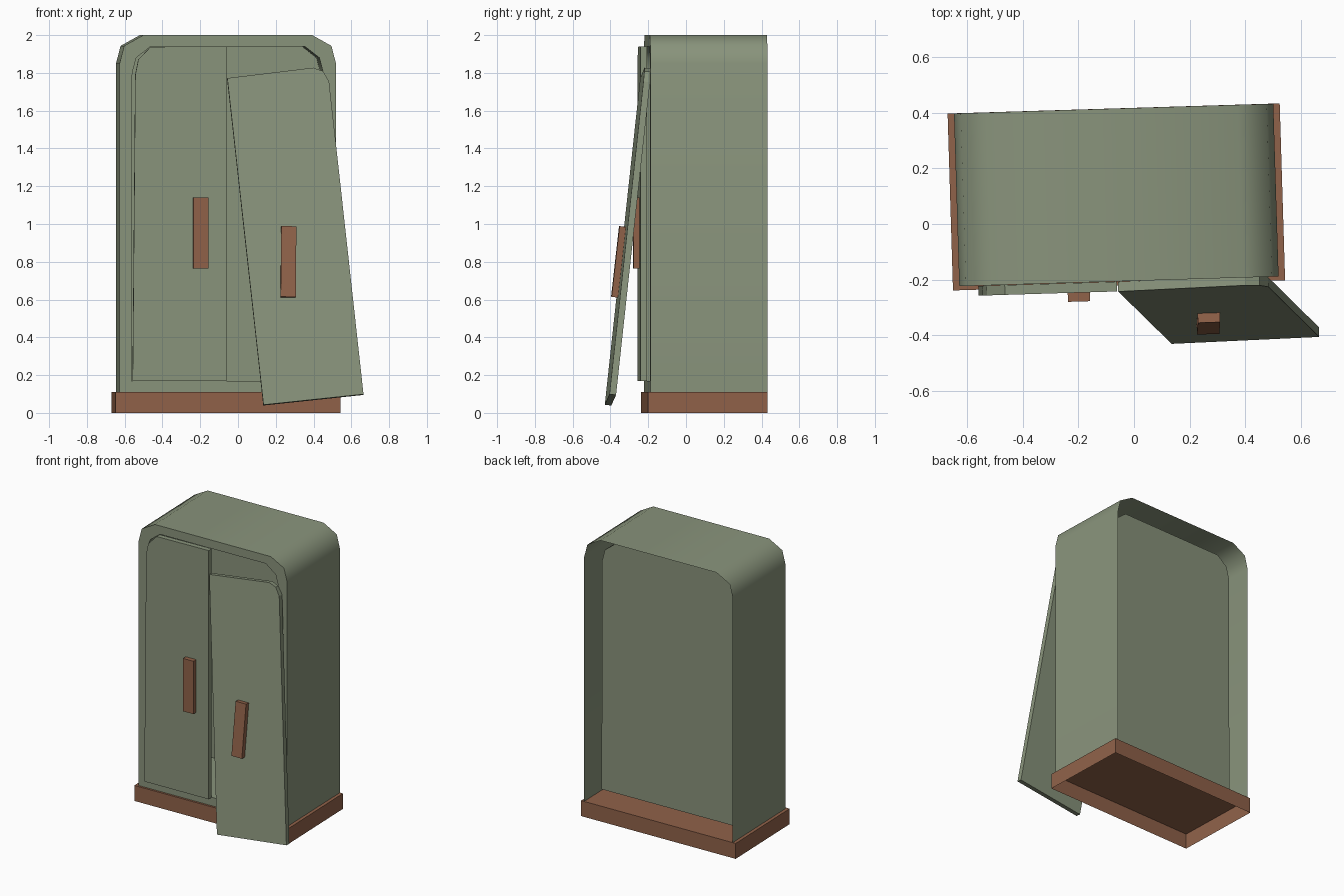
import bpy, bmesh, math
from mathutils import Matrix, Vector

cube = bpy.data.objects.get("Cube")
if cube:
    bpy.data.objects.remove(cube)


def material(name, rgb):
    m = bpy.data.materials.new(name)
    m.use_nodes = True
    m.diffuse_color = (*rgb, 1)
    m.node_tree.nodes["Principled BSDF"].inputs["Base Color"].default_value = (*rgb, 1)
    return m


GREEN = material("sage green paint", (0.25, 0.295, 0.2))
BROWN = material("brown wood", (0.28, 0.122, 0.067))

# The whole cabinet is turned slightly; its local origin is the back middle
BODY = Matrix.Translation((-0.073, 0.414, 0)) @ Matrix.Rotation(math.radians(1.75), 4, "Z")


def finish(bm, name, mat, matrix):
    mesh = bpy.data.meshes.new(name)
    bm.to_mesh(mesh)
    bm.free()
    mesh.materials.append(mat)
    ob = bpy.data.objects.new(name, mesh)
    ob.matrix_world = matrix
    bpy.context.collection.objects.link(ob)
    return ob


def ring(bm, points, y):
    return [bm.verts.new((x, y, z)) for x, z in points]


def bridge(bm, a, b, skip_last=False):
    n = len(a)
    for i in range(n - 1 if skip_last else n):
        j = (i + 1) % n
        bm.faces.new((b[i], a[i], a[j], b[j]))


def slab(name, points, front, back, mat, matrix):
    """Solid plate with an x-z outline (counter-clockwise from the front)."""
    bm = bmesh.new()
    b, f = ring(bm, points, back), ring(bm, points, front)
    bridge(bm, b, f)
    bm.faces.new(f)
    bm.faces.new(reversed(b))
    return finish(bm, name, mat, matrix)


def mirrored(half):
    return half + [(-x, z) for x, z in reversed(half)]


def rectangle(w, h):
    return [(-w, -h), (w, -h), (w, h), (-w, h)]


# Cabinet body: open-backed arch with a recessed compartment
outer = mirrored([(0.573, 0.11), (0.573, 1.85), (0.549, 1.943), (0.447, 2.0)])
inner = mirrored([(0.511, 0.17), (0.506, 1.80), (0.485, 1.88), (0.408, 1.94)])
bm = bmesh.new()
loops = [ring(bm, outer, 0), ring(bm, outer, -0.62),
         ring(bm, inner, -0.62), ring(bm, inner, -0.11)]
for k in range(3):
    bridge(bm, loops[k], loops[k + 1], skip_last=(k == 0))
bm.faces.new(loops[3])
body = finish(bm, "cabinet_body", GREEN, BODY)
bpy.context.view_layer.objects.active = body
body.select_set(True)
bpy.ops.object.shade_smooth_by_angle(angle=math.radians(50))
body.select_set(False)

# Plinth: box open underneath
bm = bmesh.new()
bmesh.ops.create_cube(bm, size=1, matrix=Matrix.Translation((0, -0.317, 0.055))
                      @ Matrix.Diagonal((1.192, 0.635, 0.11, 1)))
bmesh.ops.delete(bm, geom=[f for f in bm.faces if f.normal.z < -0.5], context="FACES")
finish(bm, "plinth", BROWN, BODY)

# Closed door and its handle
slab("closed_door", [(-0.505, 0.17), (-0.008, 0.17), (-0.008, 1.94), (-0.41, 1.938),
                     (-0.475, 1.87), (-0.491, 1.79)], -0.656, -0.621, GREEN, BODY)
slab("closed_door_handle", rectangle(0.04, 0.188), -0.688, -0.655, BROWN,
     BODY @ Matrix.Translation((-0.145, 0, 0.952)))

# Fallen door leaning on the front, placed by its lower corner and edge directions
corner = Vector((0.135, -0.43, 0.043))
across = Vector((0.53, 0.025, 0.056)).normalized()
inward = across.cross(Vector((-0.196, 0.187, 1.724))).normalized() * -1
up = inward.cross(across) * -1
LEAN = Matrix((across, inward, up)).transposed().to_4x4()
LEAN.translation = corner
slab("fallen_door", [(0, 0), (0.533, 0), (0.534, 1.675), (0.509, 1.733),
                     (0.459, 1.757), (0, 1.75)], 0, 0.035, GREEN, LEAN)
slab("fallen_door_handle", rectangle(0.04, 0.188), -0.034, 0.001, BROWN,
     LEAN @ Matrix.Translation((0.214, 0, 0.741)) @ Matrix.Rotation(math.radians(6.8), 4, "Y"))
